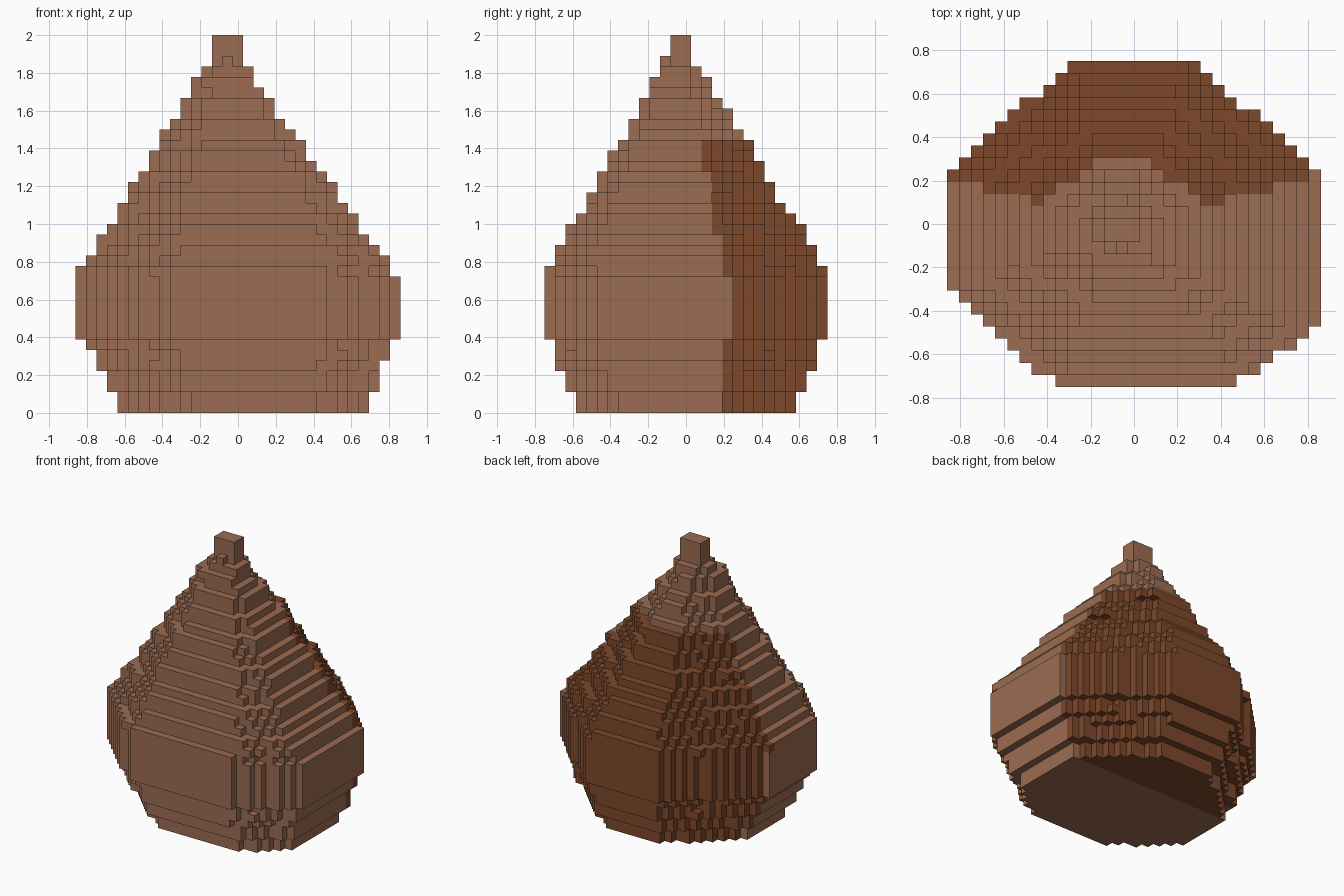
import bpy, bmesh

cube = bpy.data.objects.get("Cube")
if cube:
    bpy.data.objects.remove(cube, do_unlink=True)

V = 2 / 36                    # block size
NX, NY, NZ = 31, 27, 36       # grid size in blocks


def make_material(name, rgb):
    mat = bpy.data.materials.new(name)
    mat.use_nodes = True
    mat.diffuse_color = (*rgb, 1)
    mat.node_tree.nodes["Principled BSDF"].inputs["Base Color"].default_value = (*rgb, 1)
    return mat


def layers(*runs):
    """Expand (value, count) runs into one value per layer, bottom to top."""
    return [v for v, n in runs for _ in range(n)]


# Bounds of each layer, in blocks
X0 = layers((4, 2), (3, 2), (2, 2), (1, 1), (0, 7), (1, 1), (2, 2), (3, 1), (4, 2), (5, 2),
            (6, 1), (7, 2), (8, 2), (9, 1), (10, 2), (11, 2), (12, 1), (13, 3))
X1 = layers((28, 2), (29, 3), (30, 2), (31, 6), (30, 2), (29, 1), (28, 1), (27, 2), (26, 1),
            (25, 2), (24, 1), (23, 1), (22, 2), (21, 1), (20, 1), (19, 2), (18, 1), (17, 2), (16, 3))
Y0 = layers((3, 2), (2, 2), (1, 3), (0, 7), (1, 2), (2, 2), (3, 1), (4, 2), (5, 2), (6, 2),
            (7, 1), (8, 2), (9, 2), (10, 2), (11, 1), (12, 3))
Y1 = layers((24, 2), (25, 2), (26, 3), (27, 7), (26, 2), (25, 2), (24, 1), (23, 1), (22, 2),
            (21, 2), (20, 2), (19, 1), (18, 2), (17, 1), (16, 2), (15, 1), (14, 3))
# First row of the dark back patch in each layer; none near the tip
PATCH = layers((17, 7), (18, 6), (17, 4), (16, 6), (15, 3), (NY, 10))


def in_corner(dx, dy, leg_x, leg_y):
    return dx / leg_x + dy / leg_y < 1


def filled(i, j, k):
    """Layer rectangle with four chamfered corners."""
    x0, x1, y0, y1 = X0[k], X1[k], Y0[k], Y1[k]
    if not (x0 <= i < x1 and y0 <= j < y1):
        return False
    if k >= 33:
        return True
    w, h = (x1 - x0) / NX, (y1 - y0) / NY
    left, right = i + .5 - x0, x1 - i - .5
    front, back = j + .5 - y0, y1 - j - .5
    f = 1 if k < 14 else .75
    return not (in_corner(left, front, 9.4 * w, 8 * h)
                or in_corner(right, front, 7.3 * w * f, 5 * h * f)
                or in_corner(left, back, 10.8 * w, 9 * h)
                or in_corner(right, back, 10.8 * w, 9 * h))


cells = {(i, j, k) for k in range(NZ) for j in range(NY) for i in range(NX) if filled(i, j, k)}
cells.add((14, 11, 33))       # small step at the foot of the tip

# Skin: one quad for each exposed block side
bm = bmesh.new()
verts = {}


def corner(p):
    if p not in verts:
        verts[p] = bm.verts.new(((p[0] - NX / 2) * V, (p[1] - NY / 2) * V, p[2] * V))
    return verts[p]


for cell in sorted(cells):
    for axis in range(3):
        for side in (0, 1):
            near = list(cell)
            near[axis] += 2 * side - 1
            if tuple(near) in cells:
                continue
            ring = []
            for a, b in ((0, 0), (1, 0), (1, 1), (0, 1)):
                p = list(cell)
                p[axis] += side
                p[(axis + 1) % 3] += a
                p[(axis + 2) % 3] += b
                ring.append(corner(tuple(p)))
            face = bm.faces.new(ring if side else ring[::-1])
            face.material_index = int(cell[1] >= PATCH[cell[2]])

mesh = bpy.data.meshes.new("drop_body")
bm.to_mesh(mesh)
bm.free()
mesh.materials.append(make_material("light_brown", (.328, .150, .084)))
mesh.materials.append(make_material("dark_brown", (.205, .065, .024)))
body = bpy.data.objects.new("drop_body", mesh)
bpy.context.collection.objects.link(body)
